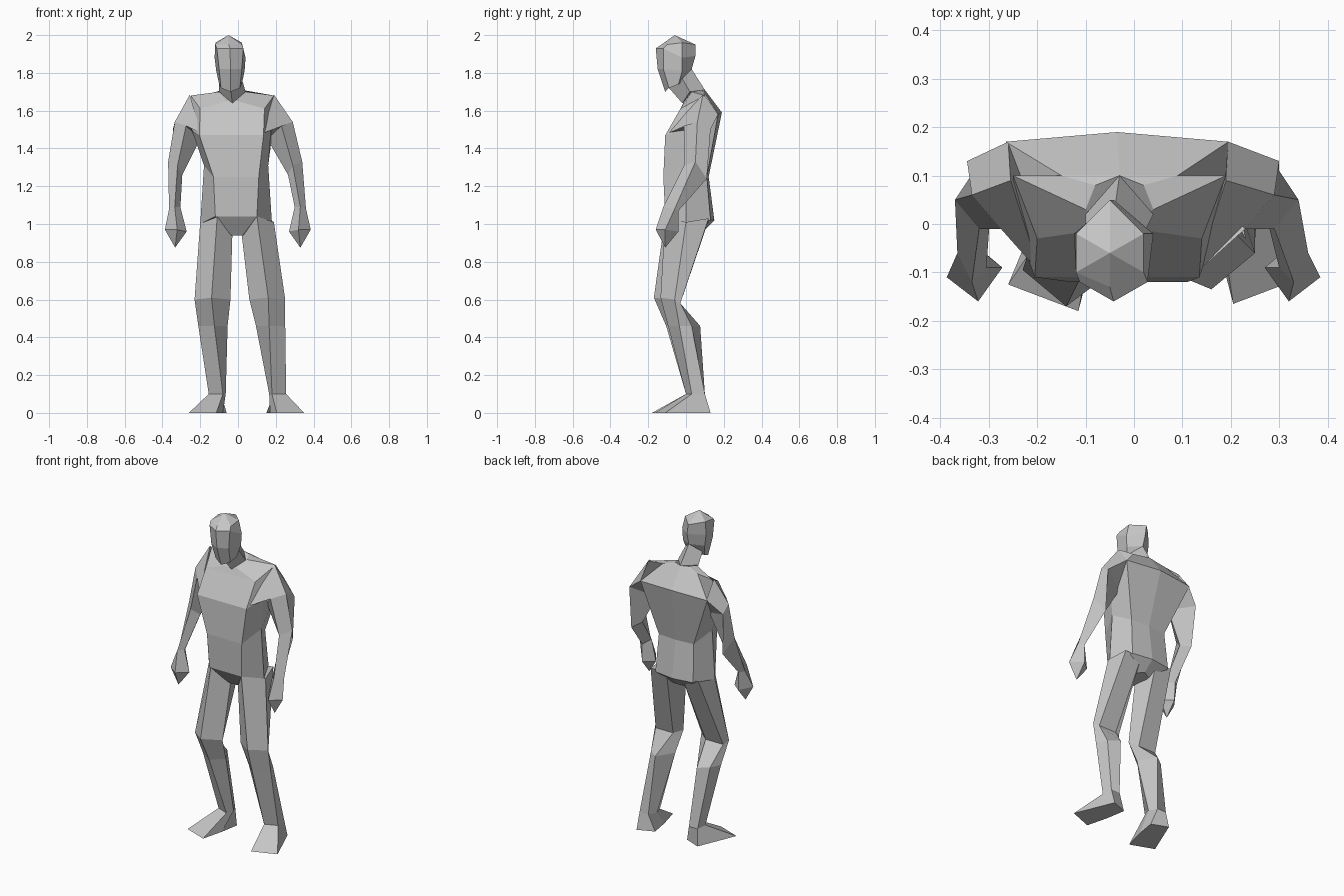
import bpy
import bmesh

cube = bpy.data.objects.get("Cube")
if cube:
    bpy.data.objects.remove(cube, do_unlink=True)

# One plain grey for the whole figure
GREY = (0.56, 0.56, 0.56, 1.0)
grey = bpy.data.materials.new("plain_grey")
grey.use_nodes = True
grey.diffuse_color = GREY
grey.node_tree.nodes["Principled BSDF"].inputs["Base Color"].default_value = GREY


def loft(name, rings, tip=None):
    """Skin a closed, flat-shaded shape through rings; an optional tip point ends it."""
    bm = bmesh.new()
    loops = [[bm.verts.new(point) for point in ring] for ring in rings]
    count = len(loops[0])
    for lower, upper in zip(loops, loops[1:]):
        for i in range(count):
            j = (i + 1) % count
            bm.faces.new((lower[i], lower[j], upper[j], upper[i]))
    bm.faces.new(loops[0])
    if tip:
        end = bm.verts.new(tip)
        for i in range(count):
            bm.faces.new((loops[-1][i], loops[-1][(i + 1) % count], end))
    else:
        bm.faces.new(loops[-1])
    bmesh.ops.recalc_face_normals(bm, faces=bm.faces[:])
    mesh = bpy.data.meshes.new(name)
    bm.to_mesh(mesh)
    bm.free()
    mesh.materials.append(grey)
    obj = bpy.data.objects.new(name, mesh)
    bpy.context.collection.objects.link(obj)
    return obj


def body_ring(centre, **half):
    """Mirror half a cross-section, listed front to back, about the body's centre line."""
    points = list(half.values())
    left = [(centre + w, y, z) for w, y, z in points]
    right = [(centre - w, y, z) for w, y, z in reversed(points) if w > 0]
    return left + right


def limb_ring(lean, ahead=0, **points):
    """A limb cross-section; the right one sits further out by lean and forward by ahead."""
    return lean, ahead, list(points.values())


def ring_for(side, ring):
    lean, ahead, points = ring
    if side == "left":
        return points
    return [(-x - lean, y - ahead, z) for x, y, z in points]


# Torso from crotch to the base of the neck
loft("torso", [
    body_ring(-.005, front=(.03, -.04, .94), side=(.05, .02, .94),
              back=(.04, .07, .95), spine=(0, .09, .96)),
    body_ring(-.01, front=(.11, -.11, 1.04), side=(.19, 0, 1),
              back=(.13, .13, 1.02), spine=(0, .15, 1.02)),
    body_ring(-.01, front=(.12, -.12, 1.25), side=(.17, 0, 1.31),
              back=(.12, .11, 1.25), spine=(0, .12, 1.25)),
    body_ring(-.035, front=(.17, -.11, 1.47), side=(.21, 0, 1.5),
              back=(.23, .17, 1.58), spine=(0, .19, 1.59)),
    body_ring(-.03, front=(.17, -.03, 1.61), side=(.22, .1, 1.68),
              back=(.12, .1, 1.69), spine=(0, .1, 1.71)),
    body_ring(-.03, front=(.03, -.01, 1.65), side=(.07, .03, 1.7),
              back=(.05, .08, 1.71), spine=(0, .1, 1.71)),
])

# Neck, leaning forward into the skull
loft("neck", [
    body_ring(-.03, front=(0, -.02, 1.64), side=(.07, .02, 1.7), back=(0, .1, 1.71)),
    body_ring(-.04, front=(0, -.09, 1.72), side=(.06, -.02, 1.77), back=(0, .03, 1.82)),
])

# Head with a ridge down the face
loft("head", [
    body_ring(-.04, front=(0, -.11, 1.7), cheek=(.05, -.09, 1.72),
              side=(.06, -.04, 1.74), back=(0, -.02, 1.75)),
    body_ring(-.04, front=(0, -.15, 1.82), cheek=(.06, -.12, 1.82),
              side=(.075, -.02, 1.81), back=(0, .03, 1.82)),
    body_ring(-.042, front=(0, -.16, 1.93), cheek=(.07, -.12, 1.93),
              side=(.082, -.02, 1.88), back=(0, .05, 1.89)),
    body_ring(-.05, front=(0, -.13, 1.95), cheek=(.07, -.1, 1.95),
              side=(.07, -.02, 1.96), back=(0, .05, 1.95)),
], tip=(-.05, -.06, 2))

# Arms: the shoulder root reaches onto the chest, then upper arm, elbow, wrist, hand
ARM = [
    limb_ring(.065, outer=(.19, .09, 1.685), back=(.195, .17, 1.58),
              inner=(.13, .05, 1.48), front=(.13, -.1, 1.48)),
    limb_ring(.045, outer=(.29, .06, 1.54), back=(.3, .13, 1.5),
              inner=(.155, .06, 1.45), front=(.23, -.01, 1.52)),
    limb_ring(.03, outer=(.34, .05, 1.33), back=(.3, .11, 1.24),
              inner=(.265, .05, 1.26), front=(.29, -.01, 1.31)),
    limb_ring(.005, outer=(.36, -.06, 1.08), back=(.33, -.04, 1.07),
              inner=(.3, -.09, 1.09), front=(.33, -.12, 1.09)),
    limb_ring(.002, outer=(.385, -.11, .97), back=(.33, -.04, .96),
              inner=(.27, -.09, .96), front=(.32, -.16, .97)),
]
HAND_TIP = limb_ring(.003, tip=(.33, -.11, .875))

# Legs: hip, knee, calf, ankle; only the back of the calf bulges
LEG = [
    limb_ring(.01, front=(.1, -.11, 1.04), outer=(.19, 0, 1.01),
              back=(.16, .12, 1.03), rear=(.05, .12, 1.02), inner=(.02, -.03, .94)),
    limb_ring(-.02, ahead=.035, front=(.16, -.135, .61), outer=(.25, -.06, .6),
              back=(.23, -.03, .58), rear=(.11, -.03, .58), inner=(.06, -.06, .6)),
    limb_ring(-.04, ahead=.01, front=(.165, -.095, .46), outer=(.25, -.035, .46),
              back=(.22, .03, .46), rear=(.16, .075, .46), inner=(.095, -.03, .46)),
    limb_ring(-.1, front=(.18, 0, .1), outer=(.255, .03, .1),
              back=(.25, .1, .1), rear=(.19, .1, .1), inner=(.165, .05, .1)),
]
SOLE = limb_ring(-.09, ahead=.015, toe=(.205, -.165, 0), outer=(.35, -.11, 0),
                 heel=(.25, .13, 0), rear=(.15, .09, 0), inner=(.17, -.03, 0))

for side in ("left", "right"):
    arm = [ring_for(side, ring) for ring in ARM]
    loft(side + "_arm", arm[:4])
    loft(side + "_hand", arm[3:], tip=ring_for(side, HAND_TIP)[0])
    leg = [ring_for(side, ring) for ring in LEG]
    loft(side + "_leg", leg)
    loft(side + "_foot", [leg[-1], ring_for(side, SOLE)])
